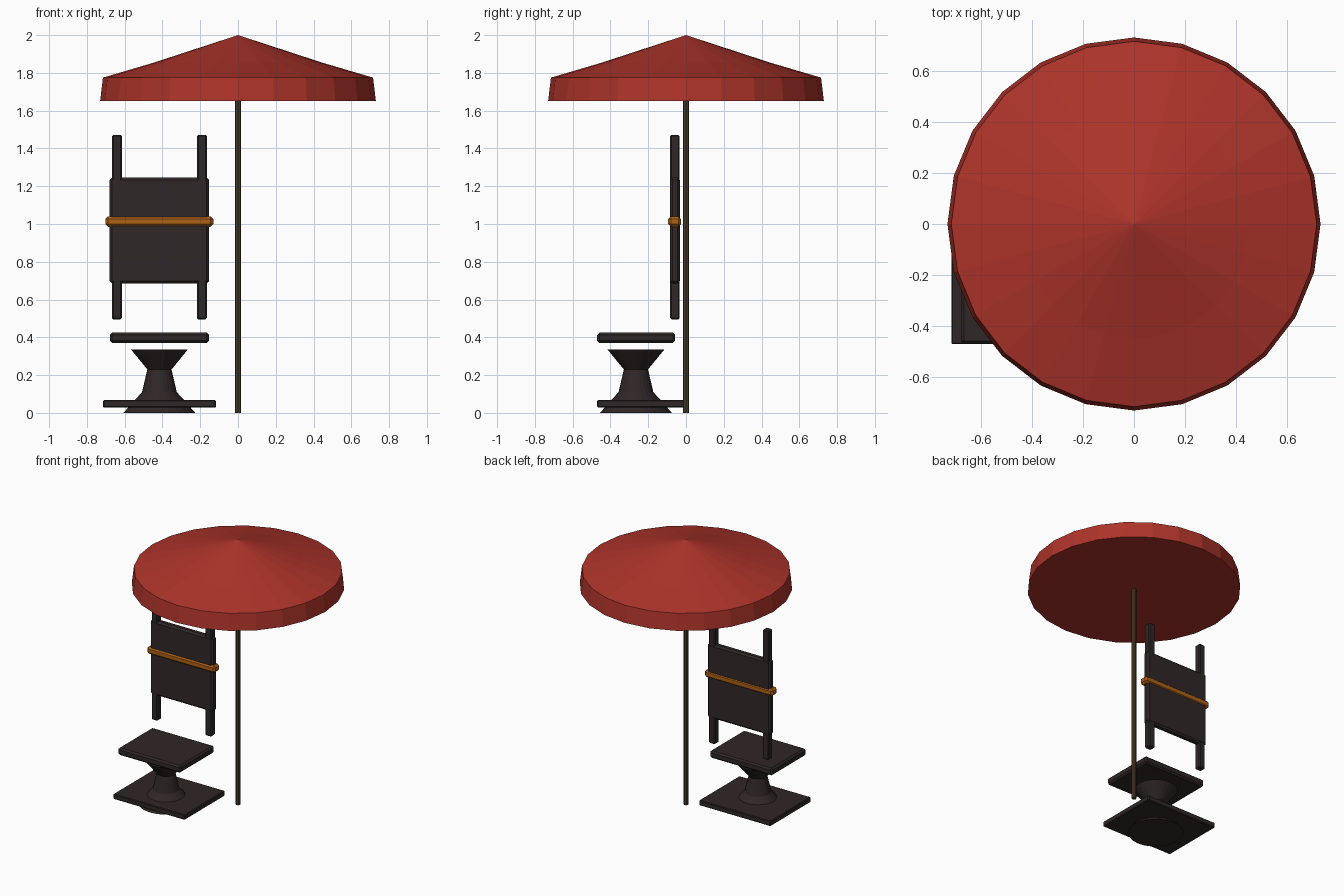
import bpy
import bmesh
import math

cube = bpy.data.objects.get("Cube")
if cube:
    bpy.data.objects.remove(cube, do_unlink=True)


def material(name, rgb):
    mat = bpy.data.materials.new(name)
    mat.use_nodes = True
    colour = (*rgb, 1.0)
    mat.diffuse_color = colour
    mat.node_tree.nodes["Principled BSDF"].inputs["Base Color"].default_value = colour
    return mat


red = material("canopy red", (0.42, 0.034, 0.023))
dark = material("dark wood", (0.03, 0.02, 0.02))
orange = material("orange strap", (0.42, 0.12, 0.008))
brown = material("pole brown", (0.07, 0.042, 0.02))


def finish(name, bm, mat):
    bmesh.ops.recalc_face_normals(bm, faces=bm.faces)
    mesh = bpy.data.meshes.new(name)
    bm.to_mesh(mesh)
    bm.free()
    mesh.materials.append(mat)
    obj = bpy.data.objects.new(name, mesh)
    bpy.context.collection.objects.link(obj)
    return obj


def box(name, xs, ys, zs, mat, bevel):
    """Box between the given limits, with chamfered edges."""
    bm = bmesh.new()
    bmesh.ops.create_cube(bm, size=1)
    for v in bm.verts:
        v.co = [lim[0] + (c + 0.5) * (lim[1] - lim[0])
                for lim, c in zip((xs, ys, zs), v.co)]
    bmesh.ops.bevel(bm, geom=bm.edges[:], offset=bevel, segments=1,
                    affect='EDGES', profile=0.5)
    return finish(name, bm, mat)


def lathe(name, profile, centre, sides, mat):
    """Closed turned shape from (radius, height) points, bottom to top."""
    bm = bmesh.new()
    rings = []
    for r, z in profile:
        count = sides if r > 0 else 1
        rings.append([bm.verts.new((centre[0] + r * math.cos(math.tau * i / sides),
                                    centre[1] + r * math.sin(math.tau * i / sides), z))
                      for i in range(count)])
    for low, high in zip(rings, rings[1:]):
        for i in range(sides):
            j = (i + 1) % sides
            if len(high) == 1:
                bm.faces.new((low[i], low[j], high[0]))
            else:
                bm.faces.new((low[i], low[j], high[j], high[i]))
    for ring in (rings[0], rings[-1]):
        if len(ring) > 1:
            bm.faces.new(ring)
    return finish(name, bm, mat)


# Parasol
lathe("parasol_canopy", [(0.73, 1.65), (0.715, 1.775), (0.45, 1.853), (0, 2)],
      (0, 0), 24, red)
lathe("parasol_pole", [(0.017, 0), (0.017, 1.66)], (0, 0), 8, brown)

# Chair base and seat
SEAT_X, SEAT_Y = -0.416, -0.265
lathe("chair_pedestal",
      [(0.19, 0), (0.133, 0.065), (0.092, 0.11), (0.064, 0.23), (0.15, 0.335)],
      (SEAT_X, SEAT_Y), 24, dark)
box("foot_plate", (-0.715, -0.117), (-0.47, 0.012), (0.028, 0.067), dark, 0.005)
box("seat", (-0.678, -0.154), (-0.47, -0.058), (0.37, 0.425), dark, 0.012)

# Chair back
for side, offset in (("right", -0.225), ("left", 0.225)):
    x = SEAT_X + offset
    box(side + "_back_post", (x - 0.026, x + 0.026), (-0.084, -0.034),
        (0.495, 1.472), dark, 0.007)
box("back_panel", (-0.679, -0.153), (-0.085, -0.033), (0.685, 1.246), dark, 0.013)
box("back_strap", (-0.701, -0.131), (-0.094, -0.027), (0.985, 1.041), orange, 0.014)
